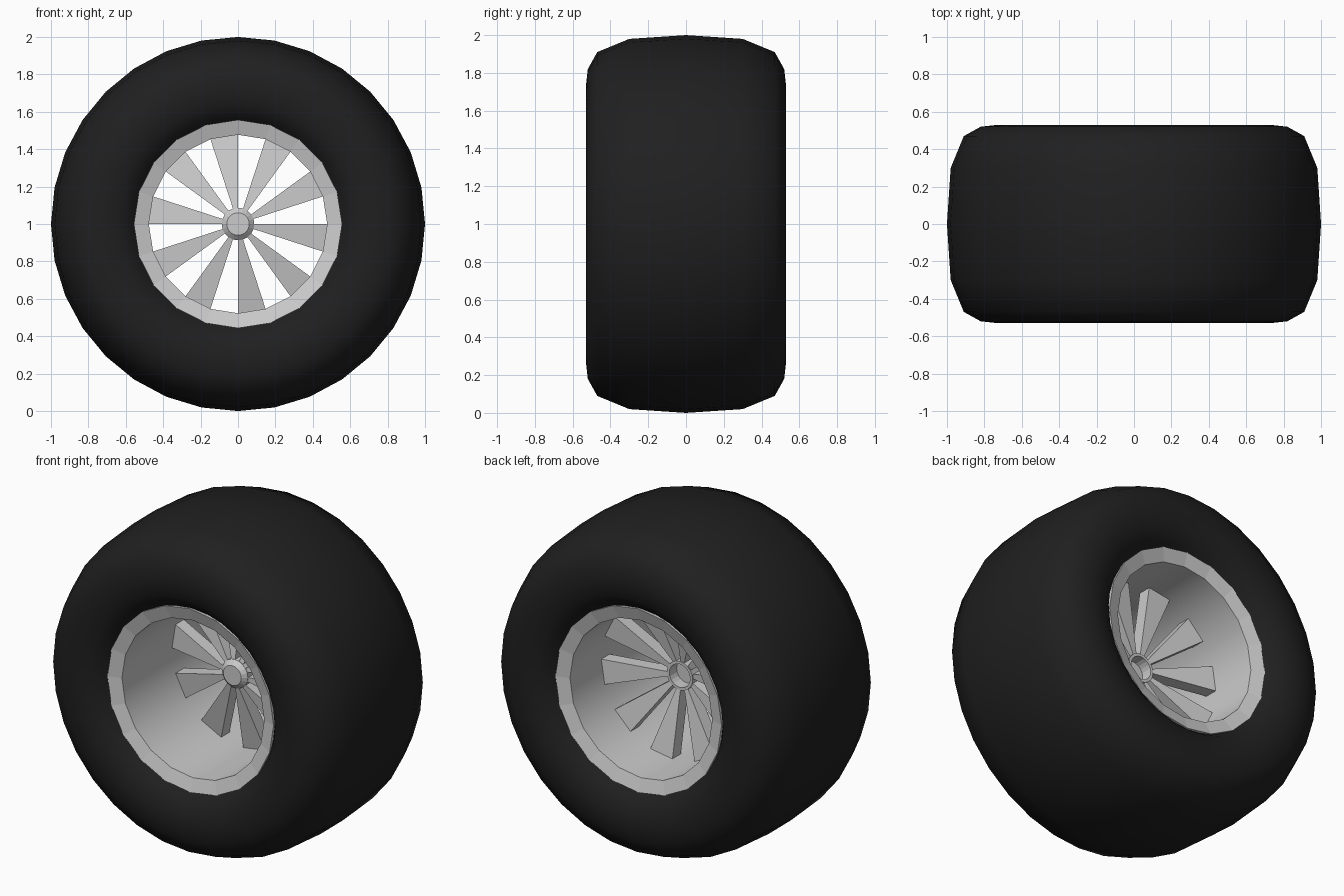
import bpy, bmesh
from math import sin, cos, pi, radians

if "Cube" in bpy.data.objects:
    bpy.data.objects.remove(bpy.data.objects["Cube"])

AXLE_Z = 1.0


def finish(name, bm):
    bmesh.ops.remove_doubles(bm, verts=bm.verts, dist=1e-5)
    bmesh.ops.recalc_face_normals(bm, faces=bm.faces)
    mesh = bpy.data.meshes.new(name)
    bm.to_mesh(mesh)
    bm.free()
    obj = bpy.data.objects.new(name, mesh)
    bpy.context.collection.objects.link(obj)
    return obj


def polar(bm, r, y, a):
    return bm.verts.new((r * cos(a), y, AXLE_Z + r * sin(a)))


def lathe(name, profile, sides, closed=False):
    """Turn a (radius, y) profile around the axle."""
    bm = bmesh.new()
    rings = [[polar(bm, r, y, 2 * pi * i / sides) for i in range(sides)]
             for r, y in profile]
    pairs = list(zip(rings, rings[1:]))
    if closed:
        pairs.append((rings[-1], rings[0]))
    for a, b in pairs:
        for i in range(sides):
            j = (i + 1) % sides
            bm.faces.new((a[i], a[j], b[j], b[i]))
    if not closed and name == "hub":
        bm.faces.new(rings[0])
        bm.faces.new(rings[-1])
    return finish(name, bm)


# Tyre: half profile mirrored across the centre plane
half = [(1.0, 0), (0.98, 0.30), (0.91, 0.47), (0.82, 0.52), (0.73, 0.53),
        (0.64, 0.515), (0.58, 0.475), (0.54, 0.42)]
tyre = lathe("tyre", [(r, -y) for r, y in half[:0:-1]] + half, 32)
for p in tyre.data.polygons:
    p.use_smooth = True
rubber = bpy.data.materials.new("rubber")
rubber.diffuse_color = (0.014, 0.014, 0.014, 1)
rubber.use_nodes = True
rubber.node_tree.nodes["Principled BSDF"].inputs["Base Color"].default_value = rubber.diffuse_color
tyre.data.materials.append(rubber)

# Rim: faceted sloping lips and a smooth inner barrel
side = [(0.477, 0.43), (0.557, 0.455), (0.555, 0.41), (0.505, 0.38)]
rim = lathe("rim", side + [(r, -y) for r, y in reversed(side)], 20, closed=True)
for p in rim.data.polygons:
    c = p.center
    p.use_smooth = abs(c.y) < 0.1

# Spokes: ten dished wedges, as wide as the gaps between them
bm = bmesh.new()
for k in range(10):
    a0 = radians(36 * k + 18)
    a1 = a0 + radians(18)
    front, back = [[polar(bm, r, y, a) for r, y, a in
                    ((0.07, yi, a0), (0.478, yo, a0), (0.478, yo, a1), (0.07, yi, a1))]
                   for yi, yo in ((-0.03, 0.05), (0.05, 0.13))]
    bm.faces.new(front)
    bm.faces.new(back)
    for i in range(4):
        j = (i + 1) % 4
        bm.faces.new((front[i], front[j], back[j], back[i]))
finish("spokes", bm)

# Hub: bevelled cap in front, open socket behind
lathe("hub", [(0.06, -0.055), (0.087, -0.03), (0.087, 0.06),
              (0.07, 0.06), (0.07, -0.01)], 20)
